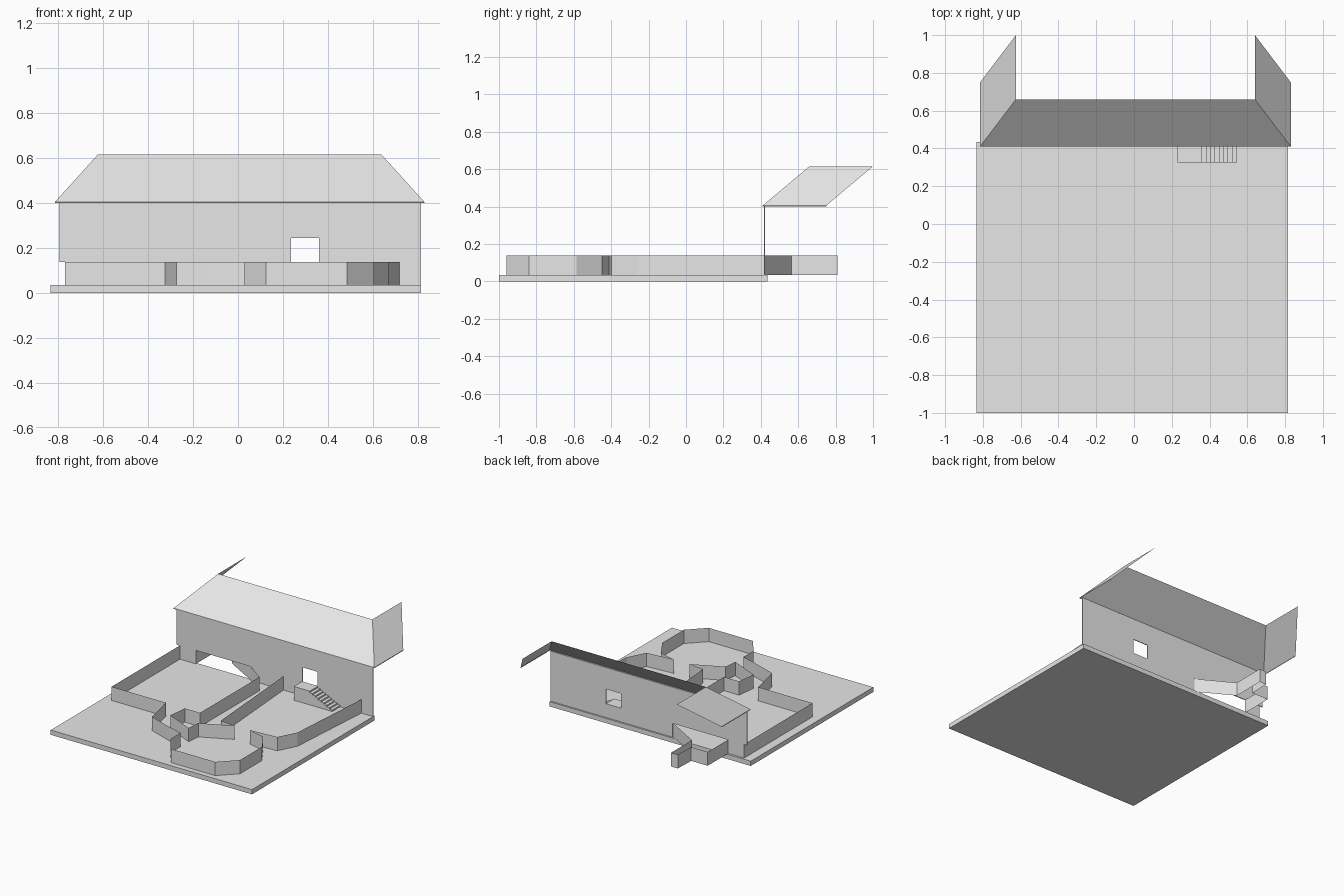
import bpy

old = bpy.data.objects.get("Cube")
if old:
    bpy.data.objects.remove(old, do_unlink=True)

grey = bpy.data.materials.new("light_grey")
grey.use_nodes = True
grey.diffuse_color = (0.8, 0.8, 0.8, 1)
grey.node_tree.nodes["Principled BSDF"].inputs["Base Color"].default_value = (0.8, 0.8, 0.8, 1)

FLOOR, LOW = 0.035, 0.137      # floor level and top of the low walls
WALL_Y, EAVE, RIDGE = 0.42, 0.405, 0.615


def make(name, verts, faces):
    mesh = bpy.data.meshes.new(name)
    mesh.from_pydata(verts, [], faces)
    mesh.materials.append(grey)
    obj = bpy.data.objects.new(name, mesh)
    bpy.context.collection.objects.link(obj)
    return obj


def ribbon(name, path, z0=FLOOR, z1=LOW):
    """Thin upright sheet following a plan path."""
    verts = [(x, y, z) for x, y in path for z in (z0, z1)]
    faces = [(2 * i, 2 * i + 2, 2 * i + 3, 2 * i + 1) for i in range(len(path) - 1)]
    return make(name, verts, faces)


def prism(name, profile, y0, y1):
    """Solid from an x-z profile running along y."""
    n = len(profile)
    verts = [(x, y, z) for y in (y0, y1) for x, z in profile]
    faces = [tuple(range(n)), tuple(reversed(range(n, 2 * n)))]
    faces += [((i + 1) % n, i, i + n, (i + 1) % n + n) for i in range(n)]
    return make(name, verts, faces)


# Ground slab
prism("ground_slab", [(-0.835, 0), (0.815, 0), (0.815, FLOOR), (-0.835, FLOOR)], -1, 0.435)

# Tall back wall with a window and a low opening
xs = (-0.795, -0.185, 0.235, 0.36, 0.815)
zs = (FLOOR, LOW, 0.245, EAVE)
cols = len(xs)
openings = {(0, 0), (2, 1)}
wall = make("back_wall", [(x, WALL_Y, z) for z in zs for x in xs],
            [(j * cols + i, j * cols + i + 1, (j + 1) * cols + i + 1, (j + 1) * cols + i)
             for j in range(len(zs) - 1) for i in range(cols - 1) if (i, j) not in openings])
solid = wall.modifiers.new("thickness", "SOLIDIFY")
solid.thickness = 0.006
solid.offset = 0

# Outer low wall: from the rear recess round the yard and the round room
ribbon("outer_low_wall", [
    (-0.64, WALL_Y), (-0.77, WALL_Y), (-0.77, -0.38), (-0.325, -0.38), (-0.275, -0.615),
    (-0.12, -0.67), (0.03, -0.715), (0.03, -0.835), (0.125, -0.96), (0.485, -0.96),
    (0.605, -0.84), (0.605, -0.585), (0.52, -0.45), (0.385, -0.412), (0.60, -0.397),
    (0.67, -0.26), (0.72, WALL_Y)])

# Inner low wall between the two rooms
ribbon("inner_low_wall", [
    (-0.19, WALL_Y), (-0.045, 0.315), (-0.045, -0.38), (-0.17, -0.38), (-0.185, -0.525),
    (0.03, -0.62), (0.04, -0.52), (0.26, -0.415), (0.14, -0.40), (0.08, WALL_Y)])

# Recess and narrow passage behind the back wall
ribbon("rear_recess_wall", [
    (-0.64, WALL_Y), (-0.64, 0.66), (-0.505, 0.66), (-0.50, 0.81), (-0.445, 0.81),
    (-0.445, 0.565), (-0.19, WALL_Y)])

# Landing and stairs descending toward +x
steps, start, end = 8, 0.36, 0.545
run, rise = (end - start) / steps, (LOW - FLOOR) / (steps + 1)
profile = [(0.23, FLOOR), (0.23, LOW), (start, LOW)]
for k in range(steps):
    z = LOW - (k + 1) * rise
    profile += [(start + k * run, z), (start + (k + 1) * run, z)]
profile.append((end, FLOOR))
prism("stairs", profile[::-1], 0.325, WALL_Y - 0.003)

# Roof: front slope and two open side slopes, with a slim edge along the eaves
L, R, l, r = -0.815, 0.83, -0.625, 0.64
FRONT, TOP, BACK, TIP = 0.41, 0.66, 0.75, 1.0
make("roof", [(L, FRONT, EAVE), (R, FRONT, EAVE), (r, TOP, RIDGE), (l, TOP, RIDGE),
              (R, BACK, EAVE), (r, TIP, RIDGE), (L, BACK, EAVE), (l, TIP, RIDGE)],
     [(0, 1, 2, 3), (1, 4, 5, 2), (6, 0, 3, 7)])
ribbon("eaves_edge", [(L, BACK), (L, FRONT), (R, FRONT), (R, BACK)], EAVE - 0.005, EAVE)
